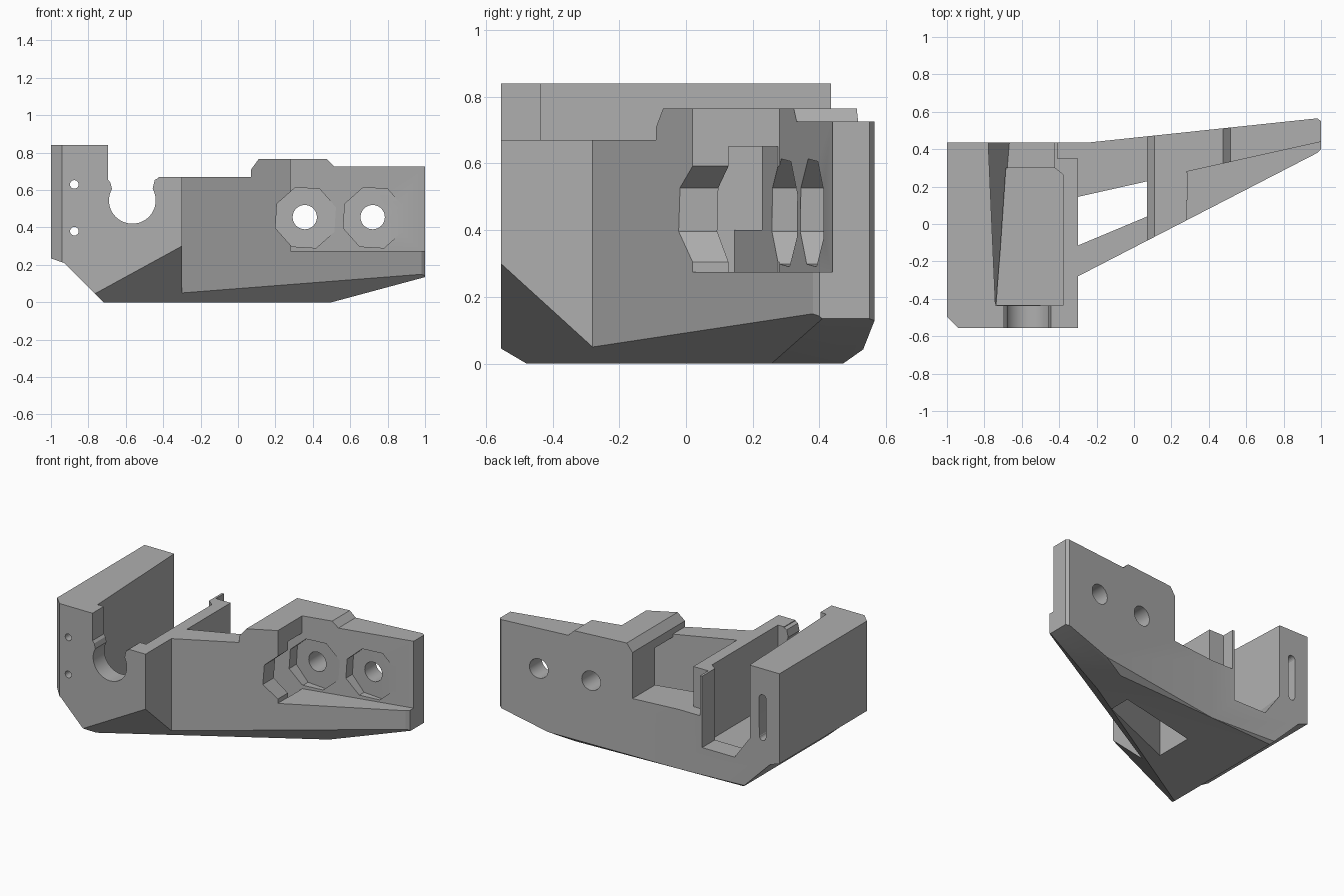
import bpy, bmesh, math
from mathutils import Vector

if "Cube" in bpy.data.objects:
    bpy.data.objects.remove(bpy.data.objects["Cube"], do_unlink=True)

grey = bpy.data.materials.new("plain grey")
grey.use_nodes = True
colour = (0.43, 0.43, 0.43, 1)
grey.diffuse_color = colour
grey.node_tree.nodes["Principled BSDF"].inputs["Base Color"].default_value = colour


def loft(name, first, last):
    """Closed solid between two matching rings of points."""
    bm = bmesh.new()
    a = [bm.verts.new(p) for p in first]
    b = [bm.verts.new(p) for p in last]
    n = len(a)
    bm.faces.new(a)
    bm.faces.new(b)
    for i in range(n):
        j = (i + 1) % n
        bm.faces.new((a[i], a[j], b[j], b[i]))
    bmesh.ops.recalc_face_normals(bm, faces=bm.faces)
    mesh = bpy.data.meshes.new(name)
    bm.to_mesh(mesh)
    bm.free()
    mesh.materials.append(grey)
    ob = bpy.data.objects.new(name, mesh)
    bpy.context.collection.objects.link(ob)
    return ob


def plan(name, pts, z0, z1):
    """Plan outline raised from z0 to z1; z1 may be a sloping plane."""
    top = z1 if callable(z1) else lambda x, y: z1
    return loft(name, [(x, y, z0) for x, y in pts], [(x, y, top(x, y)) for x, y in pts])


def elevation(name, pts, y0, y1):
    return loft(name, [(x, y0, z) for x, z in pts], [(x, y1, z) for x, z in pts])


def rect(x0, x1, y0, y1):
    return [(x0, y0), (x1, y0), (x1, y1), (x0, y1)]


def ring(x, z, r, sides, turn=0.0):
    return [(x + r * math.cos(turn + math.tau * i / sides),
             z + r * math.sin(turn + math.tau * i / sides)) for i in range(sides)]


def combine(body, other, operation="DIFFERENCE"):
    mod = body.modifiers.new("cut", "BOOLEAN")
    mod.operation = operation
    mod.solver = "EXACT"
    mod.object = other
    bpy.context.view_layer.objects.active = body
    bpy.ops.object.modifier_apply(modifier=mod.name)
    bpy.data.objects.remove(other, do_unlink=True)


# Body: plan outline crossed with the front silhouette
body = plan("bracket_body", [
    (-1, -.495), (-.94, -.555), (-.3, -.555), (-.3, -.28), (.98, .38), (1, .4),
    (1, .55), (.98, .565), (-.25, .435), (-1, .435)], -.1, .95)
combine(body, elevation("silhouette", [
    (-1.02, .242), (-.93, .21), (-.72, 0), (.5, 0), (1.02, .14), (1.02, .725),
    (.515, .725), (.475, .765), (.11, .765), (.07, .71), (.07, .67),
    (-.695, .67), (-.695, .84), (-1.02, .84)], -.8, .8), "INTERSECT")

# Sloping undersides at front and back
wide = rect(-1.5, 1.5, -1, 1)
combine(body, plan("front_underside", wide, -5,
                   lambda x, y: .05 + .547 * (x + .3) - .91 * (y + .28)))
combine(body, plan("back_underside", wide, -5,
                   lambda x, y: .8 * (y - .435 - .047 * (x + .25))))

# Tapered channel with a sunken floor and a lip at the rear
combine(body, loft("channel",
                   [(x, -.435, z) for x, z in [(-.74, .19), (-.425, .19), (-.425, 1), (-.741, 1), (-.741, .2)]],
                   [(x, .45, z) for x, z in [(-.665, .19), (-.425, .19), (-.425, 1), (-.78, 1), (-.78, .35)]]))
combine(body, plan("channel_floor", [
    (-.735, -.434), (-.38, -.434), (-.38, .265), (-.42, .3), (-.685, .3)], .172, .21))
combine(body, plan("channel_side", [
    (-.5, -.435), (-.38, -.435), (-.38, .265), (-.425, .3), (-.5, .3)], .172, 1))

# Round cradle opening in the front wall
combine(body, elevation("cradle", ring(-.565, .545, .125, 48), -.7, -.4))
combine(body, elevation("cradle_mouth", [
    (-.672, .6), (-.458, .6), (-.445, .655), (-.425, .665), (-.425, 1),
    (-.695, 1), (-.695, .655), (-.682, .64)], -.7, -.4))

# Rear pocket and the tapered window that runs through the base
combine(body, plan("rear_pocket", [
    (-.3, -.115), (.07, .04), (.07, .7), (-.41, .7), (-.41, .35), (-.3, .35)], .4, 1))
combine(body, plan("window", [
    (-.3, -.115), (.283, .128), (.283, .276), (-.3, .145)], -.5, .65))

# Mounting plate recess
combine(body, plan("plate_recess", [
    (.282, -.3), (1.1, -.3), (1.1, .462), (.98, .435), (.282, .28)], .275, 1))

# Eight-sided seats and through holes in the plate
for x, seat in ((.362, .335), (.725, .412)):
    combine(body, elevation("seat", ring(x, .452, .171, 8, math.radians(19)), -.4, seat))
    combine(body, elevation("bolt_hole", ring(x - .005, .455, .065, 32), .1, .8))

# Pin holes in the tall wall, joined by a rounded slot at the back
for z in (.38, .63):
    combine(body, elevation("pin_hole", ring(-.875, z, .023, 20), -.8, .8))
slot = [(x, z + (.13 if z > .515 else -.13) * .96) for x, z in ring(-.875, .515, .026, 20, .01)]
combine(body, elevation("back_slot", slot, .33, .6))

# Crisp edges with smooth bores
bpy.ops.object.select_all(action="DESELECT")
body.select_set(True)
bpy.context.view_layer.objects.active = body
bpy.ops.object.shade_smooth_by_angle(angle=math.radians(16))
